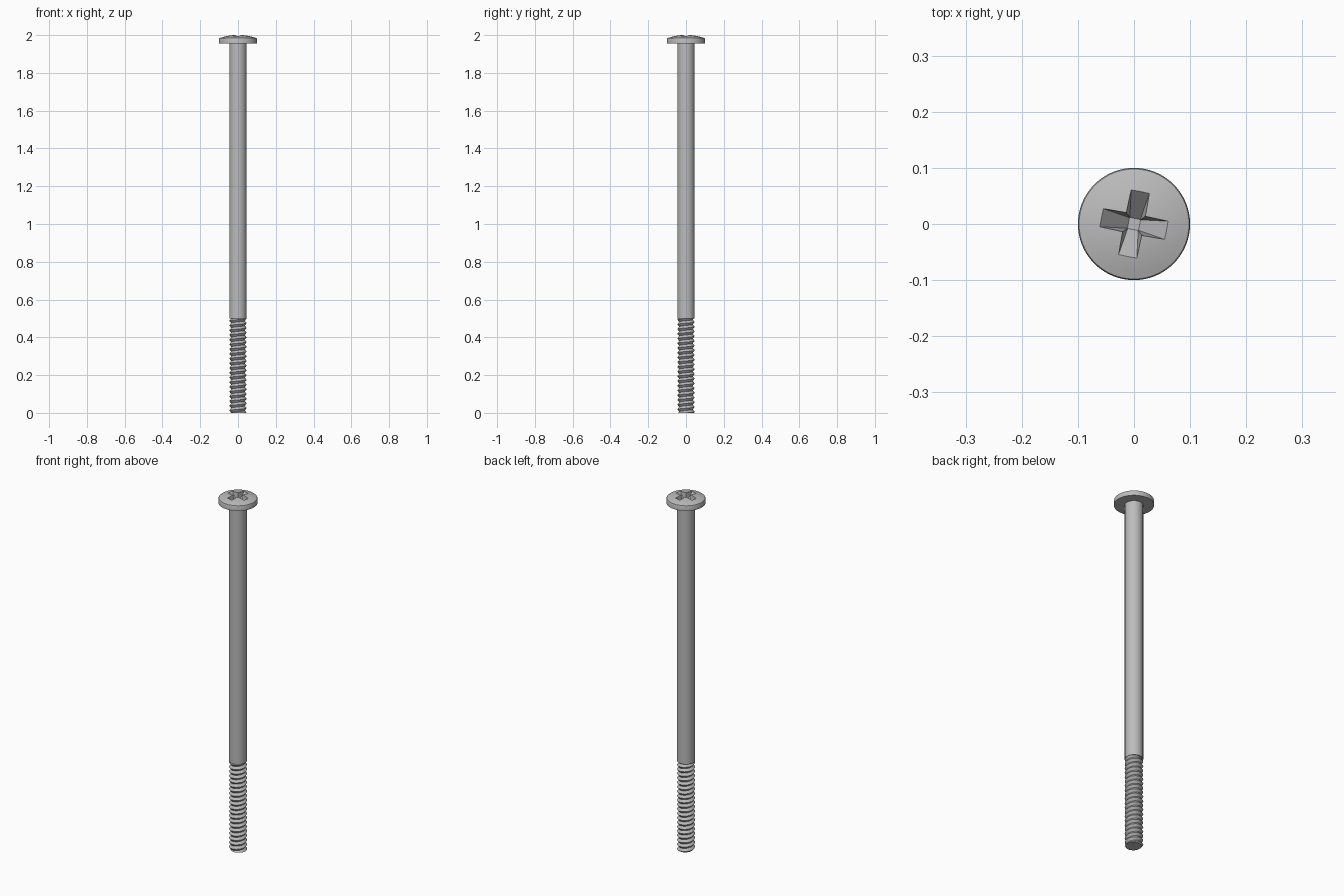
import bpy, bmesh, math
from mathutils import Matrix

cube = bpy.data.objects.get("Cube")
if cube:
    bpy.data.objects.remove(cube, do_unlink=True)

SIDES = 64
SHANK_R, ROOT_R = 0.046, 0.036
THREAD_TOP, TURNS = 0.5, 20
PITCH = THREAD_TOP / TURNS

steel = bpy.data.materials.new("grey steel")
steel.use_nodes = True
steel.diffuse_color = (0.5, 0.5, 0.5, 1)
steel.node_tree.nodes["Principled BSDF"].inputs["Base Color"].default_value = (0.5, 0.5, 0.5, 1)


def finish(name, bm):
    bmesh.ops.remove_doubles(bm, verts=bm.verts, dist=1e-5)
    bmesh.ops.recalc_face_normals(bm, faces=bm.faces)
    mesh = bpy.data.meshes.new(name)
    bm.to_mesh(mesh)
    bm.free()
    mesh.materials.append(steel)
    obj = bpy.data.objects.new(name, mesh)
    bpy.context.collection.objects.link(obj)
    return obj


def select_only(obj):
    bpy.ops.object.select_all(action='DESELECT')
    obj.select_set(True)
    bpy.context.view_layer.objects.active = obj


def lathe(name, profile):
    bm = bmesh.new()
    verts = [bm.verts.new((r, 0, z)) for r, z in profile]
    edges = [bm.edges.new(pair) for pair in zip(verts, verts[1:])]
    bmesh.ops.spin(bm, geom=verts + edges, cent=(0, 0, 0), axis=(0, 0, 1),
                   angle=math.tau, steps=SIDES)
    return finish(name, bm)


# Shank and domed head, turned from one profile
rim_r, rim_z, apex = 0.098, 1.984, 2.001
dome = [(rim_r * (1 - i / 8), apex - (apex - rim_z) * (1 - i / 8) ** 2) for i in range(9)]
body = lathe("head_and_shank", [(0, THREAD_TOP), (SHANK_R, THREAD_TOP), (SHANK_R, 1.956),
                                (0.1, 1.956), (0.1, 1.979)] + dome)

# Cross recess: two tapered blades cut into the head
for turn in (0, 90):
    bm = bmesh.new()
    bmesh.ops.create_cube(bm, size=2)
    for v in bm.verts:
        top = v.co.z > 0
        v.co.x *= 0.069 if top else 0.01
        v.co.y *= 0.018 if top else 0.0095
        v.co.z = 2.005 if top else 1.945
    bm.transform(Matrix.Rotation(math.radians(turn - 11), 4, 'Z'))
    cutter = finish("recess_cutter", bm)
    cutter.hide_render = True
    cut = body.modifiers.new("recess", 'BOOLEAN')
    cut.operation, cut.solver, cut.object = 'DIFFERENCE', 'EXACT', cutter
    select_only(body)
    bpy.ops.object.modifier_apply(modifier=cut.name)
    bpy.data.objects.remove(cutter, do_unlink=True)

# Helical thread: ridge and root rows climb one pitch per turn
bm = bmesh.new()
rows = 2 * TURNS + 3
columns = []
for i in range(SIDES + 1):
    a = math.tau * i / SIDES
    column = []
    for j in range(rows):
        z = min(max((j / 2 - 1 + i / SIDES) * PITCH, 0), THREAD_TOP)
        phase = (z / PITCH - i / SIDES) % 1
        r = ROOT_R + (SHANK_R - ROOT_R) * abs(2 * phase - 1)
        column.append(bm.verts.new((r * math.cos(a), r * math.sin(a), z)))
    columns.append(column)
tip = bm.verts.new((0, 0, 0))
for left, right in zip(columns, columns[1:]):
    bm.faces.new((tip, right[0], left[0]))
    for j in range(rows - 1):
        quad = (left[j], right[j], right[j + 1], left[j + 1])
        if max(v.co.z for v in quad) - min(v.co.z for v in quad) > 1e-5:
            bm.faces.new(quad)
thread = finish("thread", bm)

# Smooth round surfaces, crisp rims and ridges
for obj in (body, thread):
    select_only(obj)
    bpy.ops.object.shade_smooth_by_angle(angle=math.radians(30))
